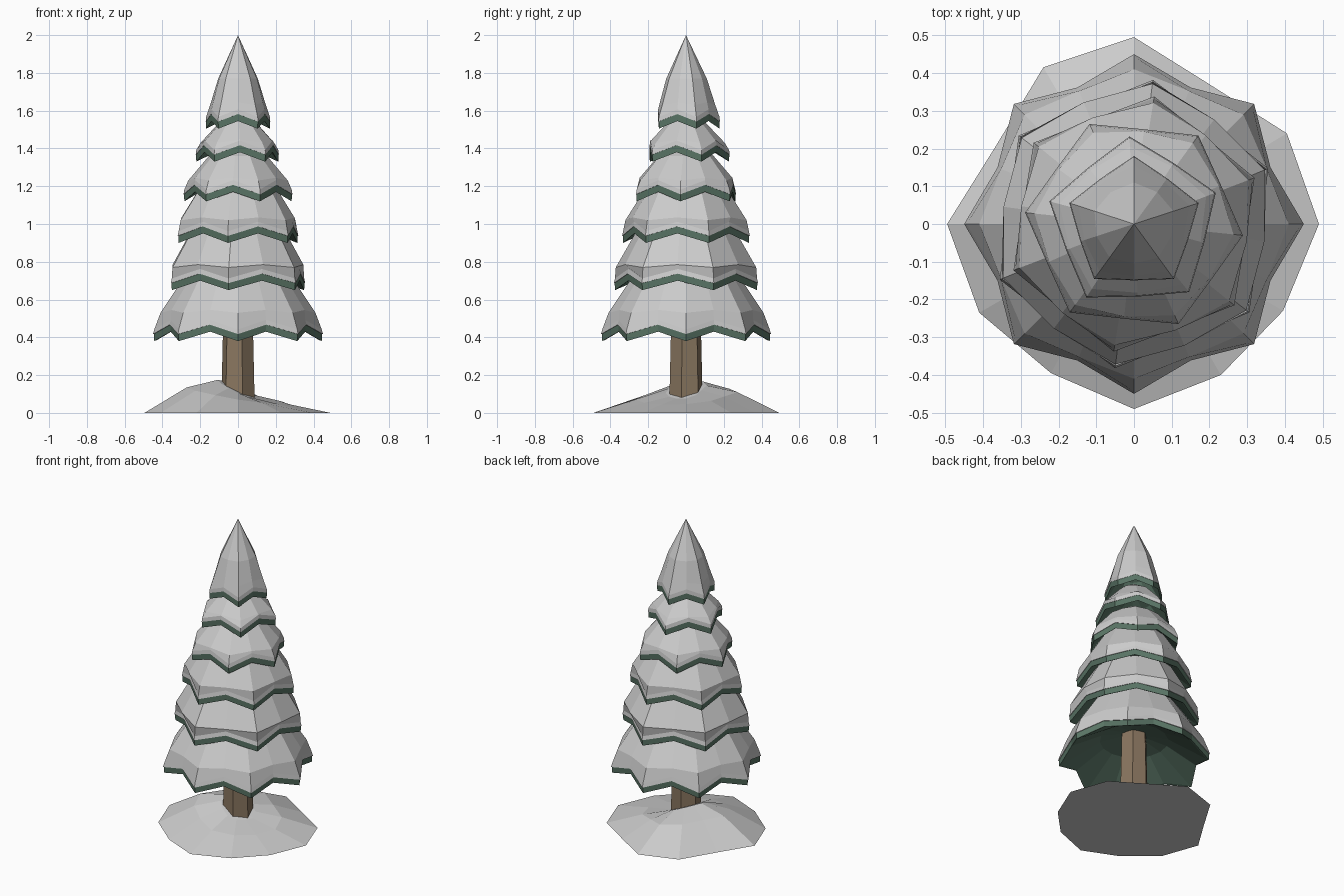
import bpy, bmesh
from math import cos, sin, pi, radians

cube = bpy.data.objects.get("Cube")
if cube:
    bpy.data.objects.remove(cube, do_unlink=True)


def material(name, colour):
    mat = bpy.data.materials.new(name)
    mat.use_nodes = True
    mat.diffuse_color = (*colour, 1)
    mat.node_tree.nodes["Principled BSDF"].inputs["Base Color"].default_value = (*colour, 1)
    return mat


SNOW = material("snow", (0.6, 0.6, 0.6))
GREEN = material("pine green", (0.1, 0.175, 0.13))
BARK = material("bark brown", (0.25, 0.18, 0.115))


def loft(name, rings, mats, bands=None):
    """Join rings of points; a ring of one point closes the end as a fan."""
    bm = bmesh.new()
    loops = [[bm.verts.new(p) for p in ring] for ring in rings]
    for k, (a, b) in enumerate(zip(loops, loops[1:])):
        n = max(len(a), len(b))
        for i in range(n):
            j = (i + 1) % n
            if len(a) == 1:
                corners = [a[0], b[i], b[j]]
            elif len(b) == 1:
                corners = [a[j], a[i], b[0]]
            else:
                corners = [a[j], a[i], b[i], b[j]]
            face = bm.faces.new(corners)
            face.material_index = bands[k] if bands else 0
    for end in (loops[0], loops[-1]):
        if len(end) > 2:
            bm.faces.new(end)
    bmesh.ops.recalc_face_normals(bm, faces=bm.faces)
    mesh = bpy.data.meshes.new(name)
    bm.to_mesh(mesh)
    bm.free()
    for mat in mats:
        mesh.materials.append(mat)
    obj = bpy.data.objects.new(name, mesh)
    bpy.context.collection.objects.link(obj)
    return obj


def star(tips, turn, r, z, valley=1.0, lift=0.0):
    """Ring alternating between tips and raised, pulled-in valleys."""
    ring = []
    for i in range(2 * tips):
        a = radians(turn) + pi * i / tips
        k = valley if i % 2 else 1.0
        ring.append((r * k * cos(a), r * k * sin(a), z + (lift if i % 2 else 0)))
    return ring


def branch_tier(name, tips, turn, r, z, shoulder, neck, apex):
    """Zigzag skirt: green underside and rim with a thick snow cap."""
    v = 0.87 if tips > 5 else 0.83
    lift = 0.05 if r > 0.2 else 0.04
    rings = [
        [(0, 0, z + 0.2)],
        star(tips, turn, r * 0.45, z + 0.15),
        star(tips, turn, r * 0.955, z + 0.005, v, lift),
        star(tips, turn, r * 0.985, z, v, lift),
        star(tips, turn, r * 0.99, z + 0.037, v, lift),
        star(tips, turn, r, z + 0.037, v, lift),
        star(tips, turn, r * 0.985, z + 0.062, v, lift),
        star(tips, turn, *shoulder, v + 0.06, 0.015),
        star(tips, turn, *neck, 0.95),
        [(0, 0, apex)],
    ]
    bands = [1, 1, 1, 1, 0, 0, 0, 0, 0]
    loft(name, rings, [SNOW, GREEN], bands)


# Branch tiers, bottom to top: tips, turn, radius, tip height, shoulder, neck, apex
tiers = [
    (8, 0, 0.45, 0.38, (0.41, 0.53), (0.27, 0.74), 0.85),
    (6, 22.5, 0.385, 0.65, (0.375, 0.77), (0.26, 0.97), 1.05),
    (6, 21, 0.342, 0.90, (0.325, 1.02), (0.21, 1.2), 1.28),
    (6, -6, 0.29, 1.12, (0.265, 1.23), (0.155, 1.36), 1.45),
    (5, 21, 0.232, 1.33, (0.205, 1.43), (0.1, 1.54), 1.6),
    (5, 18, 0.18, 1.505, (0.155, 1.63), (0.11, 1.77), 2.0),
]
for i, tier in enumerate(tiers):
    branch_tier(f"branch_tier_{i + 1}", *tier)

# Six-sided trunk, slightly tapered
loft("trunk",
     [[(r * cos(radians(60 * i - 15)), r * sin(radians(60 * i - 15)), z) for i in range(6)]
      for r, z in ((0.092, 0.03), (0.078, 0.62))], [BARK])

# Lopsided snow mound, higher at the back right
outline = [(0.49, 0), (0.405, 0.24), (0.2, 0.37), (0, 0.495), (-0.24, 0.415), (-0.37, 0.2),
           (-0.495, 0), (-0.41, -0.235), (-0.22, -0.395), (0, -0.49), (0.23, -0.4), (0.395, -0.23)]


def mound_ring(scale, height, tilt_x, tilt_y):
    return [(x * scale, y * scale, height + tilt_x * x + tilt_y * y) for x, y in outline]


loft("snow_mound", [mound_ring(1, 0, 0, 0), mound_ring(0.55, 0.09, -0.09, 0.04),
                    mound_ring(0.22, 0.125, -0.1, 0.04), [(0, 0, 0.13)]], [SNOW])
